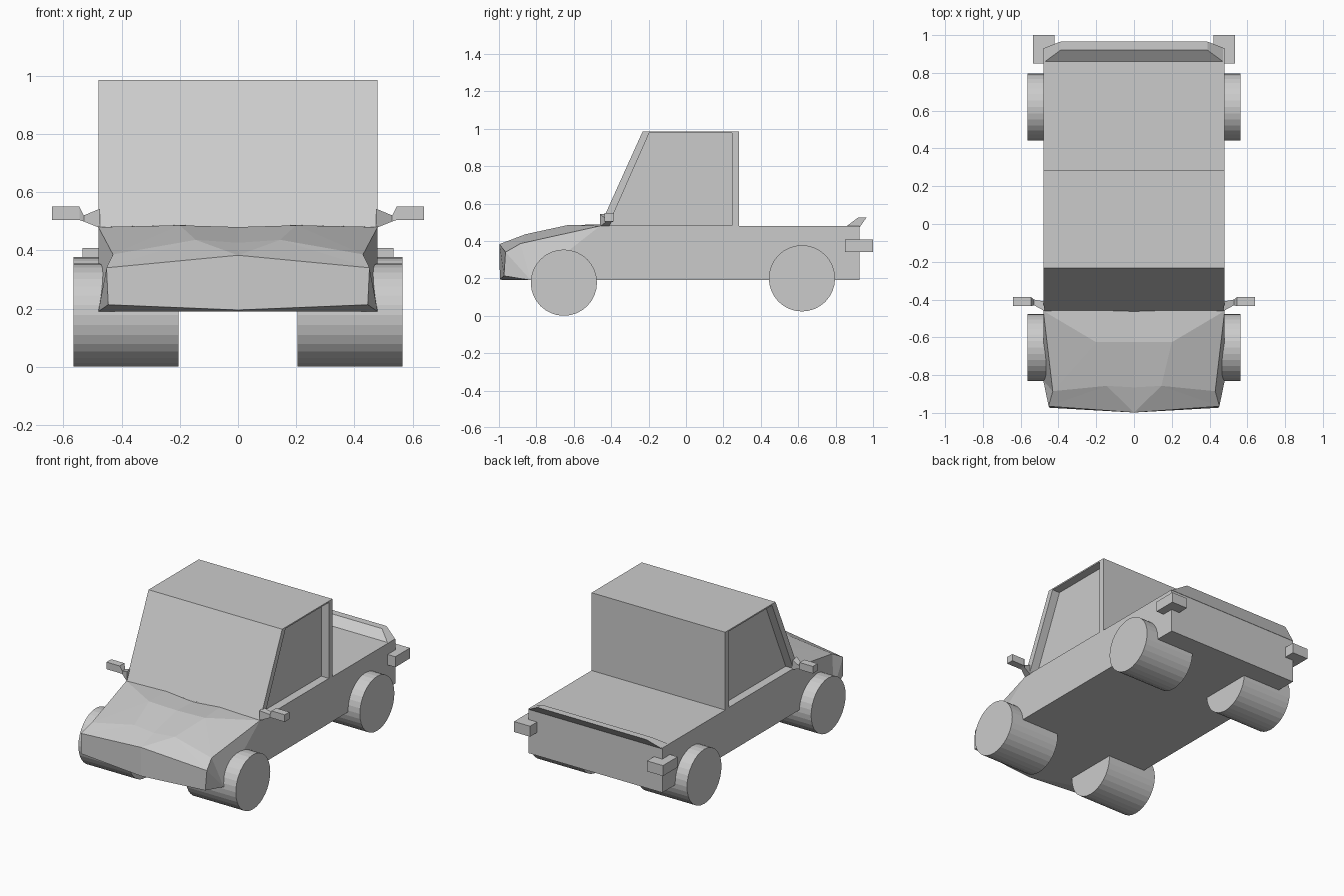
import bpy, bmesh, math
from mathutils import Matrix

if "Cube" in bpy.data.objects:
    bpy.data.objects.remove(bpy.data.objects["Cube"])


def finish(name, bm, mirror=False):
    bmesh.ops.recalc_face_normals(bm, faces=bm.faces)
    me = bpy.data.meshes.new(name)
    bm.to_mesh(me)
    bm.free()
    ob = bpy.data.objects.new(name, me)
    bpy.context.collection.objects.link(ob)
    if mirror:
        ob.modifiers.new("Mirror", 'MIRROR')
    return ob


def loft(name, rings, cap_start=True, mirror=False):
    """Skin a series of equal-length point rings."""
    bm = bmesh.new()
    rows = [[bm.verts.new(p) for p in r] for r in rings]
    for a, b in zip(rows, rows[1:]):
        for i in range(len(a)):
            j = (i + 1) % len(a)
            bm.faces.new((a[i], a[j], b[j], b[i]))
    bm.faces.new(rows[-1])
    if cap_start:
        bm.faces.new(rows[0])
    return finish(name, bm, mirror)


def rect_x(x, y0, y1, z0, z1):
    return [(x, y0, z0), (x, y1, z0), (x, y1, z1), (x, y0, z1)]


def rect_z(z, x, y0, y1):
    return [(-x, y0, z), (x, y0, z), (x, y1, z), (-x, y1, z)]


# Lower body with flat bed
loft("body", [rect_z(0.19, 0.48, -0.46, 0.928), rect_z(0.48, 0.48, -0.46, 0.928)])

# Cab with recessed side windows
outer = [(-0.462, 0.475), (0.283, 0.475), (0.283, 0.985), (-0.232, 0.985)]
inner = [(-0.415, 0.483), (0.247, 0.483), (0.247, 0.976), (-0.197, 0.976)]
at = lambda x, prof: [(x, y, z) for y, z in prof]
loft("cab", [at(0, outer), at(0.48, outer), at(0.48, inner), at(0.425, inner)],
     cap_start=False, mirror=True)

# Faceted hood and nose (right half, mirrored)
P = {
    'a0': (0, -0.46, 0.473), 'a1': (0.19, -0.452, 0.487), 'a2': (0.48, -0.46, 0.48),
    'b0': (0, -0.626, 0.48), 'b1': (0.2, -0.626, 0.486),
    'c0': (0, -0.865, 0.426), 'c1': (0.145, -0.857, 0.436), 'c2': (0.43, -0.885, 0.386),
    'd0': (0, -0.998, 0.383), 'd2': (0.452, -0.965, 0.34),
    'e0': (0, -0.995, 0.195), 'e2': (0.446, -0.973, 0.213),
    'f0': (0, -0.98, 0.19), 'f2': (0.48, -0.83, 0.19),
    'g0': (0, -0.46, 0.19), 'g2': (0.48, -0.46, 0.19),
}
bm = bmesh.new()
V = {k: bm.verts.new(p) for k, p in P.items()}
for f in ("a0 a1 b1 b0", "a1 a2 b1", "b0 b1 c1 c0", "b1 a2 c2", "b1 c2 c1",
          "c0 c1 d0", "c1 c2 d2", "c1 d2 d0", "d0 d2 e2 e0", "e0 e2 f2 f0",
          "a2 f2 c2", "a2 g2 f2", "c2 f2 d2", "d2 f2 e2", "f0 f2 g2 g0",
          "a0 g0 g2 a2 a1"):
    bm.faces.new([V[k] for k in f.split()])
finish("hood", bm, mirror=True)

# Tail spoiler
loft("spoiler", [rect_z(0.475, 0.48, 0.853, 0.93), rect_z(0.525, 0.39, 0.92, 0.965)])

# Rear corner lights
loft("rear_light", [rect_x(0.42, 0.85, 1.0, 0.34, 0.408),
                    rect_x(0.535, 0.85, 1.0, 0.34, 0.408)], mirror=True)

# Side mirrors
loft("side_mirror", [rect_x(0.475, -0.46, -0.41, 0.477, 0.543),
                     rect_x(0.53, -0.43, -0.40, 0.499, 0.52),
                     rect_x(0.545, -0.435, -0.387, 0.504, 0.55),
                     rect_x(0.64, -0.435, -0.387, 0.504, 0.55)], mirror=True)

# Wheels
for name, y, z in (("front_wheel", -0.653, 0.177), ("rear_wheel", 0.62, 0.2)):
    bm = bmesh.new()
    bmesh.ops.create_cone(bm, cap_ends=True, segments=32, radius1=0.177, radius2=0.177,
                          depth=0.36,
                          matrix=Matrix.Translation((0.385, y, z)) @ Matrix.Rotation(math.pi / 2, 4, 'Y'))
    finish(name, bm, mirror=True)
